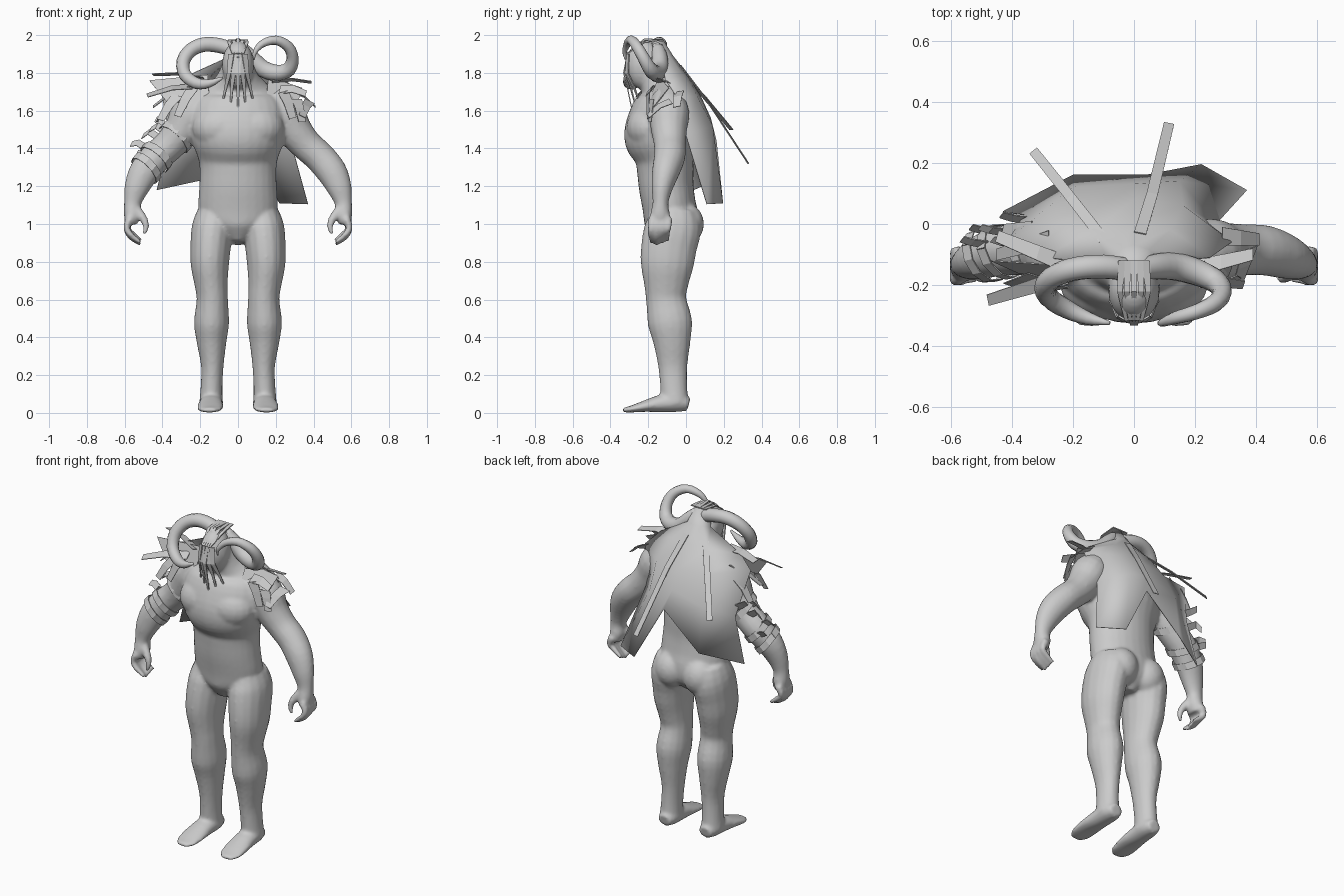
import bpy, bmesh, math, random
from mathutils import Vector, Matrix

random.seed(4)
grey = bpy.data.materials.new("plain grey")
grey.diffuse_color = (0.6, 0.6, 0.6, 1)


def finish(name, bm, smooth=True):
    bmesh.ops.recalc_face_normals(bm, faces=bm.faces[:])
    me = bpy.data.meshes.new(name)
    bm.to_mesh(me)
    bm.free()
    me.materials.append(grey)
    for p in me.polygons:
        p.use_smooth = smooth
    ob = bpy.data.objects.new(name, me)
    bpy.context.collection.objects.link(ob)
    return ob


def spline(pts, steps):
    # Catmull-Rom interpolation over tuples of any length
    pts = [Vector(p) for p in pts]
    out = []
    for i in range(len(pts) - 1):
        a, b, c, d = pts[max(i - 1, 0)], pts[i], pts[i + 1], pts[min(i + 2, len(pts) - 1)]
        for k in range(steps):
            t = k / steps
            out.append(0.5 * (2 * b + (c - a) * t + (2 * a - 5 * b + 4 * c - d) * t * t
                              + (3 * b - a - 3 * c + d) * t ** 3))
    return out + [pts[-1]]


def tube(bm, pts, ref=(0, 1, 0), mirror=1, sides=16, steps=3):
    # points are x, y, z, half width, half depth
    path = spline([p if len(p) == 5 else (*p, p[3]) for p in pts], steps)
    pos = [Vector((p[0] * mirror, p[1], p[2])) for p in path]
    rings = []
    for i, p in enumerate(path):
        t = (pos[min(i + 1, len(pos) - 1)] - pos[max(i - 1, 0)]).normalized()
        u = Vector(ref).cross(t).normalized()
        v = t.cross(u)
        angles = [2 * math.pi * k / sides for k in range(sides)]
        rings.append([bm.verts.new(pos[i] + u * max(p[3], .003) * math.cos(a)
                                   + v * max(p[4], .003) * math.sin(a)) for a in angles])
    for r, s in zip(rings, rings[1:]):
        for k in range(sides):
            j = (k + 1) % sides
            bm.faces.new((r[k], r[j], s[j], s[k]))
    bm.faces.new(rings[0])
    bm.faces.new(rings[-1])


def ball(bm, c, r):
    bmesh.ops.create_uvsphere(bm, u_segments=20, v_segments=12, radius=1,
                              matrix=Matrix.Translation(c) @ Matrix.Diagonal((*r, 1)))


def ribbon(bm, pts, side, w0, w1):
    # flat strip following pts
    side = Vector(side).normalized()
    prev = None
    for i, p in enumerate(pts):
        w = w0 + (w1 - w0) * i / (len(pts) - 1)
        cur = [bm.verts.new(Vector(p) + side * s * w) for s in (-1, 1)]
        if prev:
            bm.faces.new((prev[0], prev[1], cur[1], cur[0]))
        prev = cur


def plate(name, bm, thick=.004):
    ob = finish(name, bm, False)
    m = ob.modifiers.new("thickness", 'SOLIDIFY')
    m.thickness = thick
    m.offset = 0
    return ob


# Body: torso, limbs, hands and feet fused into one skin
bm = bmesh.new()
tube(bm, [(0, -.09, .90, .045, .08), (0, -.08, .97, .15, .135), (0, -.078, 1.03, .195, .145),
          (0, -.09, 1.1, .21, .142), (0, -.105, 1.2, .205, .145), (0, -.11, 1.29, .203, .15),
          (0, -.115, 1.35, .212, .155), (0, -.13, 1.43, .242, .188), (0, -.135, 1.5, .255, .19),
          (0, -.125, 1.6, .25, .165), (0, -.11, 1.69, .2, .13), (0, -.14, 1.77, .12, .11),
          (0, -.18, 1.85, .08, .09)], sides=28)
ball(bm, (0, -.22, 1.84), (.085, .1, .13))
for m in (1, -1):
    ball(bm, (.09 * m, -.19, 1.51), (.155, .125, .125))     # chest
    ball(bm, (.095 * m, .0, 1.0), (.1, .095, .11))          # buttock
    tube(bm, [(.12, -.07, 1.06, .095, .125), (.135, -.07, .98, .11, .15), (.145, -.09, .88, .107, .148),
              (.149, -.1, .78, .101, .14), (.142, -.105, .68, .088, .118), (.136, -.105, .6, .083, .107),
              (.14, -.085, .48, .093, .118), (.14, -.075, .38, .08, .1), (.136, -.07, .25, .06, .078),
              (.14, -.065, .14, .058, .072), (.143, -.06, .05, .063, .074)], mirror=m)
    tube(bm, [(.14, .015, .045, .04, .036), (.14, -.04, .055, .06, .05), (.143, -.13, .05, .063, .047),
              (.147, -.22, .035, .07, .03), (.15, -.29, .02, .065, .018), (.155, -.335, .014, .034, .012)],
         ref=(0, 0, 1), mirror=m)
    tube(bm, [(.17, -.1, 1.68, .08), (.245, -.09, 1.59, .108), (.295, -.09, 1.5, .096), (.36, -.085, 1.42, .085),
              (.432, -.087, 1.355, .083), (.497, -.108, 1.275, .081, .073), (.537, -.127, 1.19, .066, .056),
              (.558, -.135, 1.11, .046, .042), (.56, -.137, 1.05, .045, .053),
              (.566, -.138, 1.0, .032, .05)], mirror=m)
    for k in range(4):                                      # fingers
        y, d = -.178 + .029 * k, .012 * abs(k - 1)
        tube(bm, [(.57, y, 1.03, .024), (.59, y - .005, .98, .019), (.567, y - .008, .93 + d, .017),
                  (.513, y - .005, .89 + d, .01)], mirror=m, sides=8)
    tube(bm, [(.54, -.15, 1.08, .026), (.502, -.17, 1.03, .023), (.486, -.18, .985, .017),
              (.5, -.185, .945, .01)], mirror=m, sides=8)
body = finish("body", bm)
r = body.modifiers.new("fuse", 'REMESH')
r.mode = 'VOXEL'
r.voxel_size = .01
r.use_smooth_shade = True
s = body.modifiers.new("soften", 'SMOOTH')
s.iterations = 6

# Curled horns: one curls up to its tip, the other curls down to its tip
horns = {"horn_left": (1, [(.02, -.15, 1.93, .035), (.07, -.14, 1.88, .043), (.135, -.14, 1.82, .046),
                           (.21, -.16, 1.8, .044), (.27, -.19, 1.82, .038), (.289, -.225, 1.88, .032),
                           (.265, -.26, 1.94, .029), (.2, -.29, 1.973, .025), (.13, -.31, 1.955, .02),
                           (.09, -.325, 1.91, .012), (.085, -.32, 1.87, .004)]),
         "horn_right": (-1, [(.02, -.15, 1.92, .038), (.1, -.14, 1.945, .04), (.18, -.145, 1.95, .039),
                             (.25, -.165, 1.92, .037), (.29, -.2, 1.86, .036), (.28, -.24, 1.79, .034),
                             (.22, -.28, 1.745, .031), (.15, -.31, 1.745, .022), (.08, -.325, 1.775, .006)])}
for name, (m, pts) in horns.items():
    bm = bmesh.new()
    tube(bm, pts, ref=(.1, 1, .2), mirror=m, sides=12)
    finish(name, bm)

# Cape: rows from hood to hem, with a notched hem
rows = [[(-.045, -.18, 1.95), (-.03, -.14, 1.965), (0, -.12, 1.97), (.03, -.14, 1.965), (.045, -.18, 1.95)],
        [(-.08, -.13, 1.87), (-.05, -.085, 1.885), (0, -.07, 1.89), (.05, -.085, 1.885), (.08, -.13, 1.87)],
        [(-.3, -.11, 1.77), (-.13, -.02, 1.79), (0, .0, 1.8), (.12, -.02, 1.79), (.25, -.11, 1.765)],
        [(-.41, -.05, 1.72), (-.18, .045, 1.67), (0, .08, 1.67), (.16, .06, 1.67), (.32, -.06, 1.69)],
        [(-.36, .03, 1.45), (-.2, .12, 1.5), (0, .13, 1.56), (.15, .14, 1.52), (.27, .0, 1.47)],
        [(-.43, .04, 1.18), (-.2, .16, 1.23), (.04, .16, 1.44), (.22, .195, 1.11), (.37, .11, 1.105)]]
bm = bmesh.new()
grid = [[bm.verts.new(p) for p in row] for row in rows]
for a, b in zip(grid, grid[1:]):
    for i in range(4):
        bm.faces.new((a[i], a[i + 1], b[i + 1], b[i]))
cape = plate("cape", bm)
for p in cape.data.polygons:
    p.use_smooth = True

# Long loose strips over the cape
bm = bmesh.new()
ribbon(bm, [(.02, -.03, 1.84), (.06, .1, 1.67), (.115, .33, 1.32)], (1, -.2, 0), .02, .017)
ribbon(bm, [(-.1, -.05, 1.82), (-.21, .09, 1.68), (-.33, .24, 1.5)], (1, .8, 0), .018, .016)
plate("cape_strips", bm)

# Crest ridges and hanging beard locks over the face
bm = bmesh.new()
for k in range(-2, 3):
    x = k * .018
    ribbon(bm, [(x * 1.1, -.12, 1.975), (x * 1.3, -.22, 1.98 - abs(x) * .5), (x * .7, -.315, 1.9)],
           (1, 0, 0), .012, .006)
    ribbon(bm, [(x, -.31, 1.9), (x * 1.3, -.33 + abs(x) * .5, 1.8), (x * 1.8, -.31 + abs(x), 1.72),
                (x * 2.2, -.285 + abs(x), 1.6 + abs(x) * 1.5)], (1, .3 * k, 0), .017, .004)
plate("crest_and_beard", bm, .006)

# Broad mantle flaps lying over each shoulder
bm = bmesh.new()
for a, b, c, d in (((-.47, -.12, 1.76), (-.16, -.14, 1.79), (-.15, -.2, 1.63), (-.38, -.16, 1.65)),
                   ((.34, -.09, 1.72), (.16, -.14, 1.78), (.15, -.2, 1.65), (.31, -.17, 1.62))):
    bm.faces.new([bm.verts.new(p) for p in (a, b, c, d)])
plate("mantle_flaps", bm)

# Ragged scraps: start, end, side direction
scraps = [((.18, -.15, 1.75), (.39, -.1, 1.75), (0, 1, -.3)), ((.22, -.18, 1.71), (.36, -.2, 1.69), (.2, .6, .7)),
          ((.38, -.08, 1.65), (.34, -.2, 1.57), (.8, .3, -.4)), ((.29, -.04, 1.7), (.41, -.05, 1.62), (0, 1, .2)),
          ((.24, -.2, 1.7), (.29, -.2, 1.56), (1, .3, .3)), ((.31, -.18, 1.66), (.34, -.19, 1.54), (1, .4, 0)),
          ((-.18, -.15, 1.77), (-.45, -.04, 1.79), (.3, 1, -.3)), ((-.22, -.17, 1.73), (-.48, -.25, 1.68), (-.2, 1, .5)),
          ((-.28, -.05, 1.72), (-.45, -.1, 1.62), (0, 1, .3)), ((-.24, -.2, 1.72), (-.32, -.22, 1.57), (1, -.3, -.3)),
          ((-.32, -.17, 1.68), (-.41, -.2, 1.55), (1, -.3, -.3)), ((-.34, -.02, 1.66), (-.43, -.02, 1.54), (.2, 1, 0))]
bm = bmesh.new()
for a, b, side in scraps:
    mid = (Vector(a) + Vector(b)) / 2 + Vector((0, 0, .015))
    ribbon(bm, [a, mid, b], side, .03, .02)
plate("shoulder_scraps", bm)

# Wrapped straps on one arm, with loose ends sticking out
axis = Vector((-.13, -.03, -.15)).normalized()
u = Vector((0, 1, 0)).cross(axis).normalized()
v = axis.cross(u)
bm = bmesh.new()
for c, rad in (((-.33, -.088, 1.46), .097), ((-.432, -.09, 1.355), .092), ((-.485, -.103, 1.295), .09)):
    turn = random.random()
    loop = [Vector(c) + (u * math.cos(turn + k * .57) + v * math.sin(turn + k * .57)) * rad
            + axis * .02 * math.sin(k * .57) for k in range(12)]
    ribbon(bm, loop, axis, .02, .02)
for x, y, z in ((-.43, -.06, 1.52), (-.47, -.02, 1.49), (-.53, -.06, 1.43), (-.4, .02, 1.53), (-.5, -.02, 1.36)):
    p = Vector((x, y, z))
    ribbon(bm, [p + Vector((.06, -.01, -.04)), p, p + Vector((-.035, .01, random.uniform(-.03, .03)))],
           (.4, .5, .8), .022, .018)
plate("arm_straps", bm)
